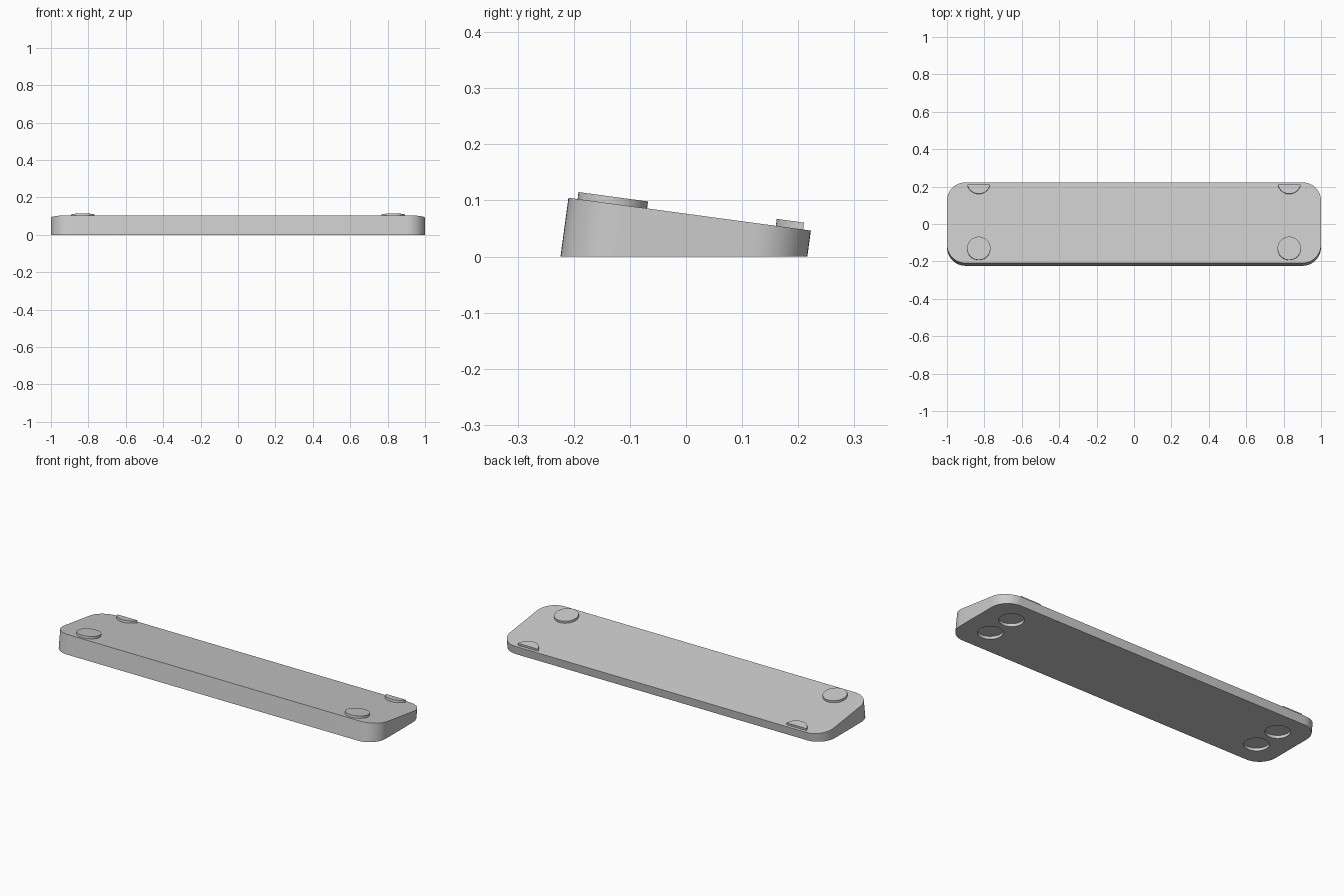
import bpy, bmesh, math
from mathutils import Matrix, Vector

old = bpy.data.objects.get("Cube")
if old:
    bpy.data.objects.remove(old, do_unlink=True)

TILT = math.radians(-7.7)
HALF_X, HALF_Y, CORNER = 1.0, 0.218, 0.1
PAD_R, PAD_H = 0.0625, 0.0125
# Frame lying in the sloping top face
FRAME = Matrix.Translation((0, 0.0065, 0.0755)) @ Matrix.Rotation(TILT, 4, 'X')

grey = bpy.data.materials.new("light grey")
grey.use_nodes = True
grey.diffuse_color = (0.6, 0.6, 0.6, 1)
grey.node_tree.nodes["Principled BSDF"].inputs["Base Color"].default_value = grey.diffuse_color


def circle(cx, cy, r, start=0, sweep=2 * math.pi, steps=48, closed=True):
    count = steps if closed else steps + 1
    return [(cx + r * math.cos(start + sweep * i / steps),
             cy + r * math.sin(start + sweep * i / steps)) for i in range(count)]


def prism(name, outline, low, high, frame=Matrix(), cut=None):
    """Extrude an outline, optionally trim it by a plane, then place it."""
    bm = bmesh.new()
    face = bm.faces.new([bm.verts.new((x, y, low)) for x, y in outline])
    top = bmesh.ops.extrude_face_region(bm, geom=[face])["geom"]
    bmesh.ops.translate(bm, vec=(0, 0, high - low),
                        verts=[v for v in top if isinstance(v, bmesh.types.BMVert)])
    bm.transform(frame)
    if cut:
        res = bmesh.ops.bisect_plane(bm, geom=bm.verts[:] + bm.edges[:] + bm.faces[:],
                                     plane_co=cut[0], plane_no=cut[1], clear_outer=True)
        bmesh.ops.edgeloop_fill(bm, edges=[e for e in res["geom_cut"]
                                           if isinstance(e, bmesh.types.BMEdge)])
    bmesh.ops.recalc_face_normals(bm, faces=bm.faces[:])
    mesh = bpy.data.meshes.new(name)
    bm.to_mesh(mesh)
    bm.free()
    mesh.materials.append(grey)
    obj = bpy.data.objects.new(name, mesh)
    bpy.context.collection.objects.link(obj)
    return obj


def select_only(obj):
    bpy.ops.object.select_all(action='DESELECT')
    obj.select_set(True)
    bpy.context.view_layer.objects.active = obj


# Wedge body: tilted rounded slab trimmed flat at the ground
outline = []
for i, (sx, sy) in enumerate([(1, 1), (-1, 1), (-1, -1), (1, -1)]):
    outline += circle(sx * (HALF_X - CORNER), sy * (HALF_Y - CORNER), CORNER,
                      i * math.pi / 2, math.pi / 2, 12, False)
body = prism("wedge_body", outline, -0.2, 0, FRAME, (Vector((0, 0, 0)), Vector((0, 0, -1))))

# Round recesses in the underside
for sx in (-1, 1):
    for sy in (-1, 1):
        cutter = prism("recess_cutter", circle(sx * 0.845, sy * 0.08, PAD_R), -0.05, 0.016)
        cutter.hide_render = True
        mod = body.modifiers.new("recess", 'BOOLEAN')
        mod.operation, mod.solver, mod.object = 'DIFFERENCE', 'EXACT', cutter
        select_only(body)
        bpy.ops.object.modifier_apply(modifier=mod.name)
        bpy.data.objects.remove(cutter, do_unlink=True)
parts = [body]

# Round front pads, and back pads trimmed just inside the back edge
back_cut = (FRAME @ Vector((0, 0.204, 0)), FRAME.to_3x3() @ Vector((0, 1, 0)))
for side, x in (("right", -0.83), ("left", 0.83)):
    parts.append(prism(side + "_front_pad", circle(x, -0.139, PAD_R), -0.002, PAD_H, FRAME))
    parts.append(prism(side + "_back_pad", circle(x, 0.2175, PAD_R), -0.002, PAD_H,
                       FRAME, back_cut))

for obj in parts:
    select_only(obj)
    bpy.ops.object.shade_smooth_by_angle(angle=math.radians(30))
